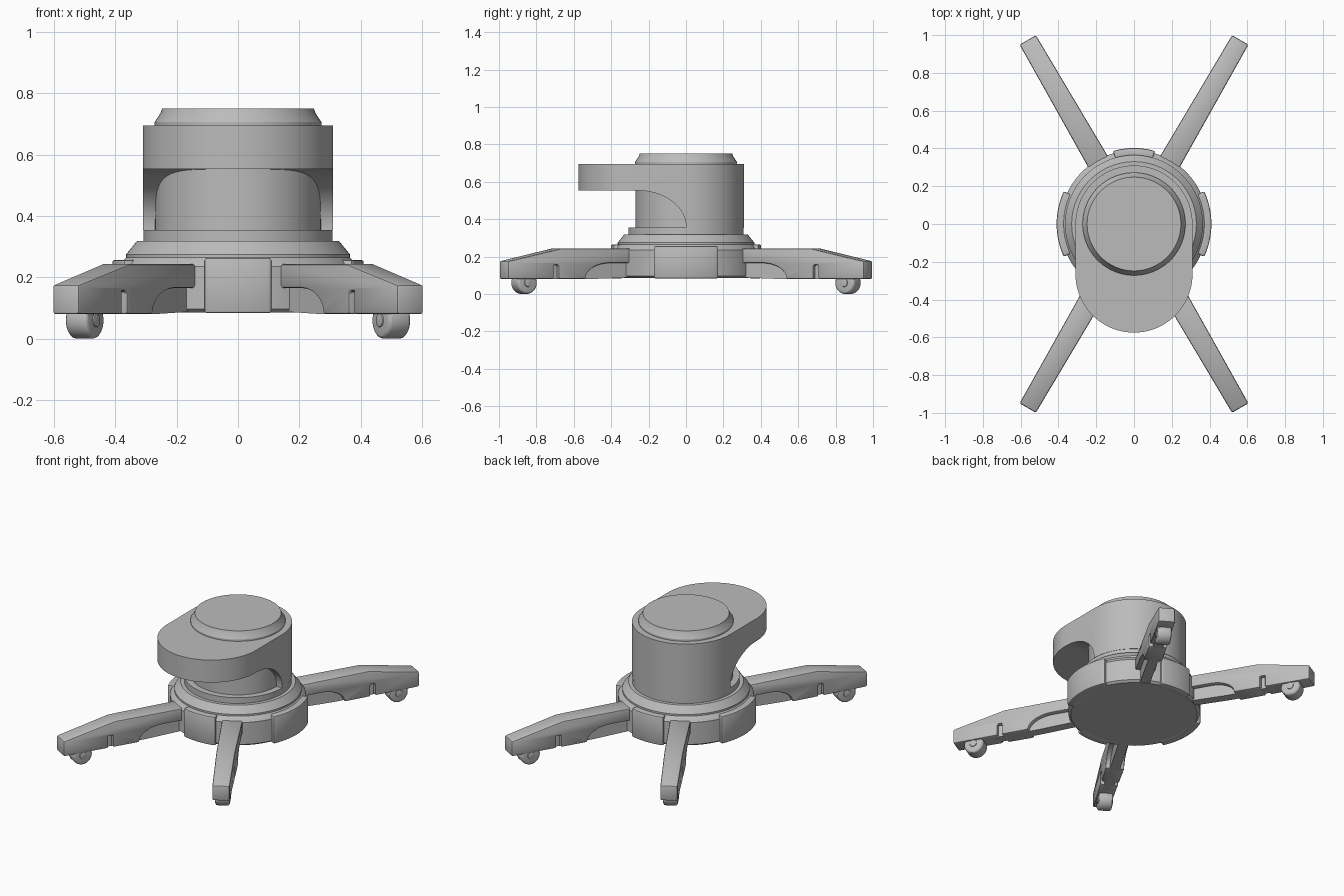
import bpy, bmesh, math
from mathutils import Matrix

if "Cube" in bpy.data.objects:
    bpy.data.objects.remove(bpy.data.objects["Cube"])

grey = bpy.data.materials.new("plain grey")
grey.diffuse_color = (0.5, 0.5, 0.5, 1)
grey.use_nodes = True
grey.node_tree.nodes["Principled BSDF"].inputs["Base Color"].default_value = grey.diffuse_color


def make(name, bm):
    bmesh.ops.recalc_face_normals(bm, faces=bm.faces)
    me = bpy.data.meshes.new(name)
    bm.to_mesh(me)
    bm.free()
    me.materials.append(grey)
    ob = bpy.data.objects.new(name, me)
    bpy.context.collection.objects.link(ob)
    return ob


def finish(ob, bevel=0, segments=2):
    """Optional bevel, apply modifiers, then smooth by angle."""
    if bevel:
        m = ob.modifiers.new("bevel", 'BEVEL')
        m.width, m.segments = bevel, segments
        m.limit_method, m.angle_limit = 'ANGLE', math.radians(35)
    bpy.ops.object.select_all(action='DESELECT')
    bpy.context.view_layer.objects.active = ob
    ob.select_set(True)
    for m in list(ob.modifiers):
        bpy.ops.object.modifier_apply(modifier=m.name)
    bpy.ops.object.shade_smooth_by_angle(angle=math.radians(30))
    return ob


def lathe(name, profile, n=96):
    bm = bmesh.new()
    vs = [bm.verts.new((r, 0, z)) for r, z in profile]
    es = [bm.edges.new(p) for p in zip(vs, vs[1:])]
    bmesh.ops.spin(bm, geom=vs + es, cent=(0, 0, 0), axis=(0, 0, 1),
                   angle=math.tau, steps=n, use_duplicate=False)
    bmesh.ops.remove_doubles(bm, verts=bm.verts, dist=1e-5)
    return make(name, bm)


def prism(name, points, depth):
    """Polygon given as 3D points, extruded along a vector."""
    bm = bmesh.new()
    f = bm.faces.new([bm.verts.new(p) for p in points])
    ext = bmesh.ops.extrude_face_region(bm, geom=[f])
    bmesh.ops.translate(bm, vec=depth, verts=[v for v in ext["geom"]
                        if isinstance(v, bmesh.types.BMVert)])
    return make(name, bm)


def arc(radius, a0, a1, n, cy=0):
    angles = [math.radians(a0 + (a1 - a0) * i / n) for i in range(n + 1)]
    return [(radius * math.cos(a), cy + radius * math.sin(a)) for a in angles]


# round base, collar and inner column
finish(lathe("base_and_column", [
    (0, .085), (.375, .085), (.39, .097), (.39, .235), (.378, .252), (.365, .264),
    (.365, .275), (.33, .318), (.308, .318), (.308, .355), (.27, .355), (.27, .6), (0, .6)]))

# raised panels round the base
for name, mid, half, r, top in (("front_panel", 270, 16, .402, .264), ("back_panel", 90, 16, .402, .264),
                                ("right_panel", 0, 25, .41, .257), ("left_panel", 180, 25, .41, .257)):
    outline = arc(r, mid - half, mid + half, 16) + arc(.35, mid + half, mid - half, 16)
    finish(prism(name, [(x, y, .083) for x, y in outline], (0, 0, top - .083)), .008)

# overhanging housing: rounded slot shape trimmed underneath by a curve
outline = arc(.31, 0, 180, 48) + arc(.31, 180, 360, 48, -.265)
housing = prism("overhang_housing", [(x, y, .355) for x, y in outline], (0, 0, .34))
curve = []
for i in range(17):
    t = math.pi / 2 * i / 16
    curve.append((-.26 * (1 - math.cos(t)), .36 + .193 * math.sin(t)))
cut = [(0, .3)] + curve + [(-.8, .553), (-.8, .3)]
cutter = prism("housing_cutter", [(-.5, y, z) for y, z in cut], (1, 0, 0))
cutter.hide_render = True
m = housing.modifiers.new("cut", 'BOOLEAN')
m.operation, m.object, m.solver = 'DIFFERENCE', cutter, 'EXACT'
finish(housing)
bpy.data.objects.remove(cutter)

# stepped cap
finish(lathe("top_cap", [(0, .68), (.272, .68), (.272, .706), (.252, .737), (.248, .75), (0, .75)]))

# leg side profile (distance from centre, height): arch near the hub, notch before the caster
arch = []
for i in range(11):
    t = math.pi / 2 * i / 10
    arch.append((.50 + .15 * math.sin(t), .08 + .085 * math.cos(t)))
leg_profile = [(.36, .165)] + arch + [(.815, .08), (.815, .155), (.845, .155), (.845, .08),
                                      (1.125, .08), (1.125, .175), (.80, .243), (.36, .243)]
web_profile = [(.36, .088), (.6, .08), (.9, .08), (.9, .17), (.36, .2)]


def leg_part(name, profile, width, taper=0):
    ob = prism(name, [(r, -width / 2, z) for r, z in profile], (0, width, 0))
    for v in ob.data.vertices:
        v.co.y *= 1 + taper * (1.125 - v.co.x) / .765
    return ob


def cylinder(name, radius, width):
    bm = bmesh.new()
    bmesh.ops.create_cone(bm, cap_ends=True, segments=40, radius1=radius, radius2=radius, depth=width,
                          matrix=Matrix.Translation((1.0, 0, .06)) @ Matrix.Rotation(math.pi / 2, 4, 'X'))
    return make(name, bm)


# four legs with casters
for name, angle in (("back_right", 60), ("back_left", 120), ("front_left", 240), ("front_right", 300)):
    parts = [
        finish(leg_part(name + "_leg", leg_profile, .1, .2), .009),
        finish(leg_part(name + "_leg_web", web_profile, .06)),
        finish(cylinder(name + "_caster_wheel", .06, .084), .014, 3),
        finish(cylinder(name + "_caster_axle", .022, .094), .003),
    ]
    for ob in parts:
        ob.rotation_euler.z = math.radians(angle)
